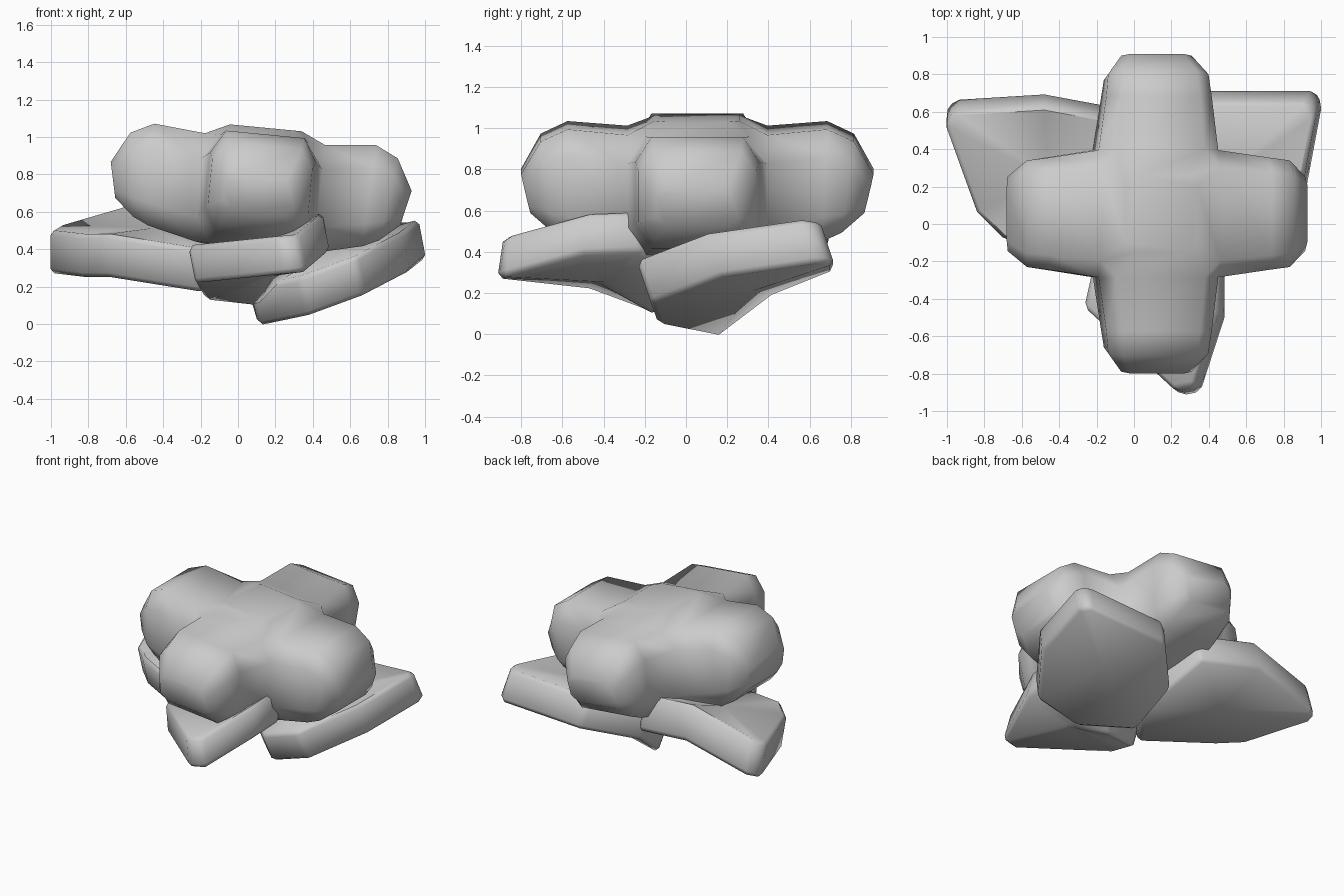
import bpy, bmesh, math
from mathutils import Vector, Matrix

if "Cube" in bpy.data.objects:
    bpy.data.objects.remove(bpy.data.objects["Cube"])


def finish(bm, name, angle, bevel=0.0):
    bmesh.ops.recalc_face_normals(bm, faces=bm.faces)
    mesh = bpy.data.meshes.new(name)
    bm.to_mesh(mesh)
    bm.free()
    ob = bpy.data.objects.new(name, mesh)
    bpy.context.collection.objects.link(ob)
    bpy.ops.object.select_all(action='DESELECT')
    bpy.context.view_layer.objects.active = ob
    ob.select_set(True)
    if bevel:
        mod = ob.modifiers.new("soft_rim", 'BEVEL')
        mod.width = bevel
        mod.segments = 1
        mod.limit_method = 'ANGLE'
        mod.angle_limit = math.radians(40)
        bpy.ops.object.modifier_apply(modifier=mod.name)
    bpy.ops.object.shade_smooth_by_angle(angle=math.radians(angle))
    return ob


# Octagonal cross-section of a petal, at distance r from the flower centre;
# lean pulls the underside back towards the centre
def section(r, half, top, bottom, lean):
    mid, h = (top + bottom) / 2, (top - bottom) / 2
    inner, a = half * 0.74, h * 0.55
    return [Vector((r - lean * (top - z) / (top - bottom), y, z)) for y, z in (
        (half, mid + a), (inner, top), (-inner, top), (-half, mid + a),
        (-half, mid - a), (-inner, bottom), (inner, bottom), (half, mid - a))]


# Four puffy petals sharing their inner corners
profile = [(0.34, 0.34, 0.24, -0.34, 0), (0.63, 0.30, 0.265, -0.28, 0.02),
           (0.76, 0.285, 0.205, -0.24, 0.06), (0.855, 0.20, 0.04, -0.15, 0.045)]
bm = bmesh.new()
inner_rings = []
for k in range(4):
    turn = Matrix.Rotation(k * math.pi / 2, 3, 'Z')
    rings = [[bm.verts.new(turn @ p) for p in section(*s)] for s in profile]
    for a, b in zip(rings, rings[1:]):
        for i in range(8):
            j = (i + 1) % 8
            bm.faces.new((a[i], a[j], b[j], b[i]))
    bm.faces.new(rings[-1])
    inner_rings.append(rings[0])

# Flower middle: raised on top, flat underneath
for up in (True, False):
    left, right = (1, 2) if up else (6, 5)
    loop = []
    for k, ring in enumerate(inner_rings):
        nxt = inner_rings[(k + 1) % 4]
        loop += [ring[right], ring[left]]
        bm.faces.new((ring[left], ring[0 if up else 7], nxt[right]))
    cap = [bm.verts.new((v.co.x * 0.6, v.co.y * 0.6, 0.30 if up else -0.36))
           for v in loop]
    for i in range(8):
        j = (i + 1) % 8
        bm.faces.new((loop[i], loop[j], cap[j], cap[i]))
    bm.faces.new(cap)
bmesh.ops.remove_doubles(bm, verts=bm.verts, dist=0.001)
bm.transform(Matrix.Translation((0.12, 0.055, 0.75))
             @ Matrix.Rotation(math.radians(5.5), 4, 'Y')
             @ Matrix.Diagonal((0.945, 1, 1, 1)))
finish(bm, "flower", 60)


# Thick leaf: underside outline plus the offset to its upper side
def leaf(name, outline, up):
    bm = bmesh.new()
    low = [bm.verts.new(p) for p in outline]
    high = [bm.verts.new(Vector(p) + Vector(up)) for p in outline]
    n = len(low)
    for i in range(n):
        j = (i + 1) % n
        bm.faces.new((low[i], low[j], high[j], high[i]))
    caps = [bm.faces.new(low), bm.faces.new(high)]
    bmesh.ops.poke(bm, faces=caps)
    finish(bm, name, 50, 0.025)


leaf("right_leaf", [
    (0.11, 0.15, -0.015), (0.37, -0.13, 0.04), (0.67, -0.17, 0.15),
    (0.92, 0.17, 0.28), (1.01, 0.65, 0.35), (0.97, 0.72, 0.34),
    (0.34, 0.72, 0.31), (0.05, 0.42, 0.19)], (-0.04, -0.07, 0.21))
leaf("left_leaf", [
    (-1.01, 0.60, 0.27), (-0.96, 0.67, 0.30), (-0.48, 0.70, 0.44),
    (-0.05, 0.62, 0.37), (0.02, 0.12, 0.19), (-0.20, -0.20, 0.17),
    (-0.70, -0.01, 0.25), (-0.84, 0.13, 0.25)], (0.0, -0.07, 0.23))
leaf("front_leaf", [
    (0.26, -0.92, 0.27), (0.36, -0.90, 0.28), (0.49, -0.50, 0.39),
    (0.49, -0.22, 0.40), (0.22, 0.0, 0.22), (0.10, -0.14, 0.09),
    (-0.17, -0.20, 0.12), (-0.23, -0.47, 0.22)], (-0.04, 0.03, 0.20))
